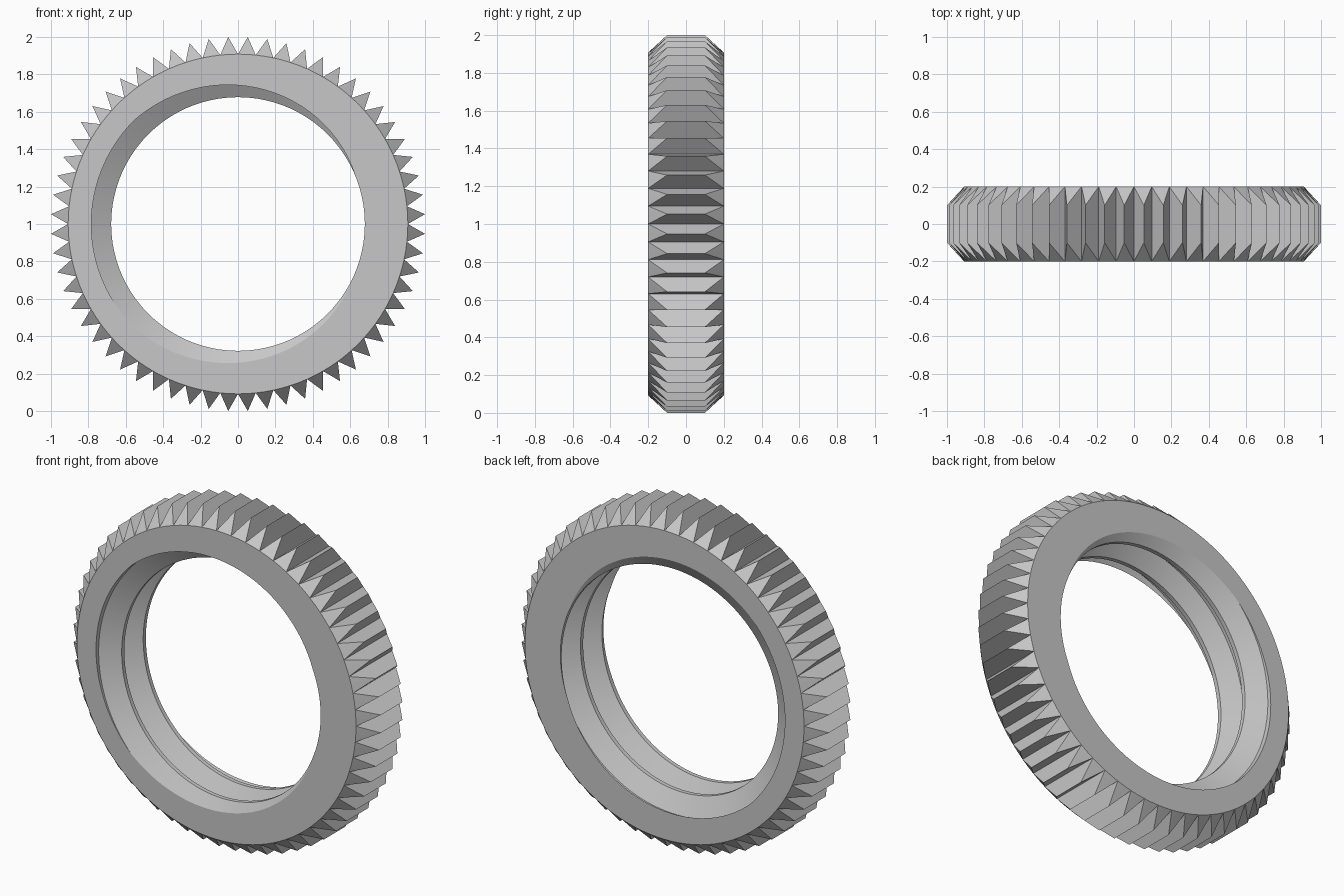
import bpy
import bmesh
import math

cube = bpy.data.objects.get("Cube")
if cube:
    bpy.data.objects.remove(cube)

TEETH = 60
N = TEETH * 2          # points on every ring: valley, tooth middle, valley...
ROOT, TIP = 0.908, 1.0014
HALF, LAND = 0.2, 0.1  # half width of the body and of the tooth crest
PITCH = 0.2
MINOR, MAJOR = 0.678, 0.784  # inner and outer radius of the screw thread
CENTRE_Z = 1.0

grey = bpy.data.materials.new("grey_metal")
grey.use_nodes = True
colour = (0.57, 0.57, 0.57, 1)
grey.diffuse_color = colour
grey.node_tree.nodes["Principled BSDF"].inputs["Base Color"].default_value = colour

bm = bmesh.new()


def point(radius, y, angle):
    return bm.verts.new((radius * math.cos(angle), y,
                         CENTRE_Z + radius * math.sin(angle)))


def ring(radius, y, step=1):
    """Circle of vertices across the y axis; step 2 keeps only tooth middles."""
    return [point(radius, y, 2 * math.pi * i / N) for i in range(step - 1, N, step)]


# Internal screw thread: one pitch of profile swept along a helix
profile = [(-0.0625, MINOR), (0.0625, MINOR), (0.375, MAJOR),
           (0.625, MAJOR), (0.9375, MINOR)]
rows = []
for i in range(-N, 3 * N + 1):
    turn = i / N
    rows.append([point(r, -HALF + PITCH * (turn + p), -2 * math.pi * turn)
                 for p, r in profile])
for a, b in zip(rows, rows[1:]):
    for k in range(len(profile) - 1):
        bm.faces.new((a[k], a[k + 1], b[k + 1], b[k]))
bmesh.ops.remove_doubles(bm, verts=bm.verts, dist=0.00005)

# Trim the thread flush with both side faces
for side in (-1, 1):
    bmesh.ops.bisect_plane(bm, geom=bm.verts[:] + bm.edges[:] + bm.faces[:],
                           dist=0.00001, plane_co=(0, side * HALF, 0),
                           plane_no=(0, side, 0), clear_outer=True)

# Teeth: straight crests with sloped ends
front, back = ring(ROOT, -HALF), ring(ROOT, HALF)
front_tip = ring(TIP, -LAND, step=2)
back_tip = ring(TIP, LAND, step=2)
for k in range(TEETH):
    left, mid, right = 2 * k, 2 * k + 1, (2 * k + 2) % N
    f, b = front_tip[k], back_tip[k]
    for side in (left, right):
        bm.faces.new((front[side], f, b, back[side]))
        bm.faces.new((front[side], front[mid], f))
        bm.faces.new((back[side], back[mid], b))

# Side faces: fill between the tooth roots and the thread openings
for side in (-1, 1):
    rim = [e for e in bm.edges if e.is_boundary
           and all(abs(v.co.y - side * HALF) < 0.0001 for v in e.verts)]
    bmesh.ops.triangle_fill(bm, edges=rim, use_beauty=True, normal=(0, side, 0))

bmesh.ops.recalc_face_normals(bm, faces=bm.faces)
mesh = bpy.data.meshes.new("threaded_toothed_ring")
bm.to_mesh(mesh)
bm.free()
mesh.materials.append(grey)
gear = bpy.data.objects.new("threaded_toothed_ring", mesh)
bpy.context.collection.objects.link(gear)

bpy.ops.object.select_all(action="DESELECT")
gear.select_set(True)
bpy.context.view_layer.objects.active = gear
bpy.ops.object.shade_smooth_by_angle(angle=math.radians(20))
